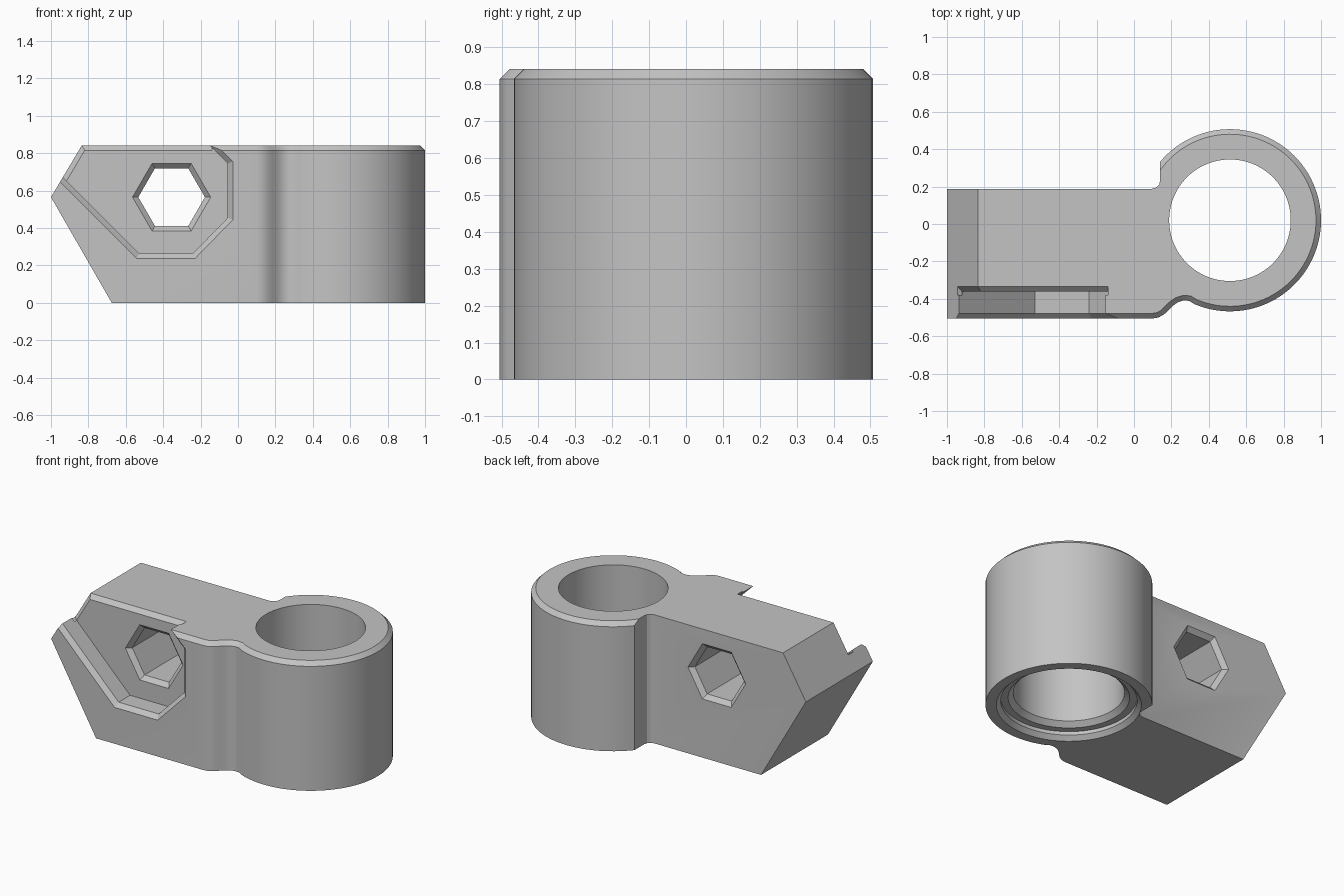
import bpy, bmesh
from math import cos, sin, pi, acos, radians
from mathutils import Vector

if "Cube" in bpy.data.objects:
    bpy.data.objects.remove(bpy.data.objects["Cube"])

H, C = 0.842, 0.027                  # height, chamfer size
FRONT, BACK, FLOOR = -0.505, 0.188, -0.36
RX, RY, R = 0.513, 0.02, 0.487       # ring centre and radius
HX, HZ = -0.355, 0.565               # hexagon centre

grey = bpy.data.materials.new("plain grey")
grey.use_nodes = True
grey.diffuse_color = (0.55, 0.55, 0.55, 1)
grey.node_tree.nodes["Principled BSDF"].inputs["Base Color"].default_value = grey.diffuse_color


def loft(name, layers, cuts=()):
    """Closed solid through rings of points, optionally trimmed by planes."""
    bm = bmesh.new()
    rings = [[bm.verts.new(p) for p in ring] for ring in layers]
    n = len(rings[0])
    for a, b in zip(rings, rings[1:]):
        for i in range(n):
            j = (i + 1) % n
            bm.faces.new((a[i], a[j], b[j], b[i]))
    bm.faces.new(rings[0][::-1])
    bm.faces.new(rings[-1])
    for co, no in cuts:
        bmesh.ops.bisect_plane(bm, geom=bm.verts[:] + bm.edges[:] + bm.faces[:],
                               plane_co=co, plane_no=no, clear_outer=True)
        bmesh.ops.holes_fill(bm, edges=[e for e in bm.edges if e.is_boundary])
    bmesh.ops.recalc_face_normals(bm, faces=bm.faces[:])
    mesh = bpy.data.meshes.new(name)
    bm.to_mesh(mesh)
    bm.free()
    mesh.materials.append(grey)
    ob = bpy.data.objects.new(name, mesh)
    bpy.context.collection.objects.link(ob)
    return ob


def offset(pts, d):
    """Mitred inward offset of a counter-clockwise outline."""
    out = []
    for i, p in enumerate(pts):
        p, a, b = Vector(p), Vector(pts[i - 1]), Vector(pts[(i + 1) % len(pts)])
        u, v = (p - a).normalized(), (b - p).normalized()
        n1, n2 = Vector((-u.y, u.x)), Vector((-v.y, v.x))
        out.append(p + (n1 + n2) * d / (1 + n1.dot(n2)))
    return out


def circle(r, n, cx, cy):
    return [(cx + r * cos(2 * pi * i / n), cy + r * sin(2 * pi * i / n)) for i in range(n)]


# Plan outline: block front, curved neck, ring, back notch
neck = [(0.10, FRONT), (0.13, -0.5), (0.16, -0.484), (0.185, -0.46), (0.208, -0.437),
        (0.235, -0.418), (0.265, -0.409), (0.295, -0.411)]
wall = 0.14
start, end = radians(-113), acos((wall - RX) / R)
arc = [(RX + R * cos(a), RY + R * sin(a))
       for a in [start + (end - start) * i / 72 for i in range(73)]]
chamfered = [(-1.1, FRONT)] + neck + arc
fillet = [(wall, 0.235), (0.135, 0.212), (0.119, 0.195), (0.095, BACK), (-1.1, BACK)]
outline = chamfered + fillet
k = len(chamfered)
top = offset(outline, C)[:k - 1]
top[0] = Vector((-1.1, FRONT + C))
top.append((wall, RY + ((R - C) ** 2 - (RX - wall) ** 2) ** 0.5))
top += fillet

# Slanted end planes of the block
tip, foot, shoulder = Vector((-1, 0, 0.565)), Vector((-0.675, 0, 0)), Vector((-0.835, 0, H))
low, high = foot - tip, shoulder - tip
out_low = Vector((low.z, 0, -low.x)).normalized()
out_high = Vector((-high.z, 0, high.x)).normalized()
body = loft("clamp_body",
            [[(x, y, 0) for x, y in outline],
             [(x, y, H - C) for x, y in outline],
             [(x, y, H) for x, y in top]],
            [(tip, out_low), (tip, out_high)])

# Stepped bore through the ring
bore = [(0.45, -C), (0.398, C), (0.398, 0.05), (0.355, 0.05), (0.325, 0.08), (0.325, 1)]
cutters = [loft("bore_cutter", [[(x, y, z) for x, y in circle(r, 96, RX, RY)]
                                for r, z in bore])]

# Front pocket with a chamfered mouth
pocket = [(-1.1, 0.835), (-0.53, 0.265), (-0.24, 0.265), (-0.055, 0.455),
          (-0.055, 0.745), (-0.21, 0.9), (-1.1, 0.9)]
cutters.append(loft("pocket_cutter",
                    [[(x, y, z) for x, z in offset(pocket, d)]
                     for d, y in ((-2 * C, FRONT - C), (0, FRONT + C), (0, FLOOR))]))

# Hexagonal through hole, chamfered at both ends
hexagon = [(0.24, FLOOR - C), (0.178, FLOOR + C), (0.178, BACK - C), (0.24, BACK + C)]
cutters.append(loft("hexagon_cutter", [[(x, y, z) for x, z in circle(r, 6, HX, HZ)]
                                       for r, y in hexagon]))


def edge_wedge(name, p, q, out):
    """Chamfer cutter along the rim of the pocket floor."""
    tri = [(-C, FLOOR), (C, FLOOR + 2 * C), (C, FLOOR - 0.02), (-C, FLOOR - 0.02)]
    return loft(name, [[Vector((e.x, y, e.z)) + out * n for n, y in tri] for e in (p, q)])


cutters.append(edge_wedge("top_wedge", Vector((-1, 0, H)), Vector((-0.14, 0, H)),
                          Vector((0, 0, 1))))
cutters.append(edge_wedge("end_wedge", tip + high * 0.34, tip + high * 1.1, out_high))

bpy.ops.object.select_all(action='DESELECT')
bpy.context.view_layer.objects.active = body
body.select_set(True)
for cutter in cutters:
    mod = body.modifiers.new(cutter.name, 'BOOLEAN')
    mod.operation, mod.solver, mod.object = 'DIFFERENCE', 'EXACT', cutter
    bpy.ops.object.modifier_apply(modifier=mod.name)
    bpy.data.objects.remove(cutter)
bpy.ops.object.shade_smooth_by_angle(angle=radians(30))
